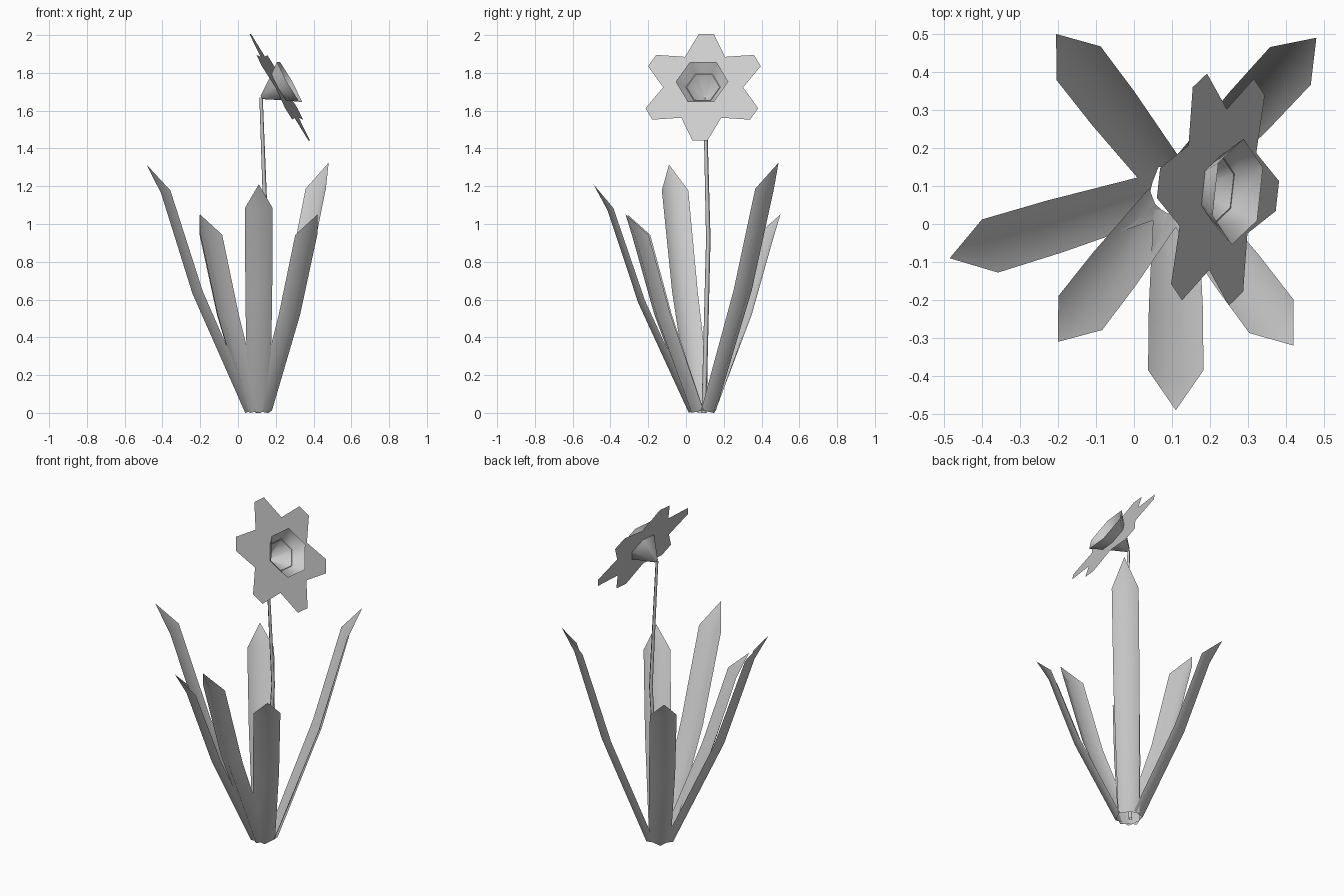
import bpy
from math import sin, cos, radians, hypot
from mathutils import Vector

if "Cube" in bpy.data.objects:
    bpy.data.objects.remove(bpy.data.objects["Cube"])


def make(name, verts, faces, smooth=True):
    me = bpy.data.meshes.new(name)
    me.from_pydata([tuple(v) for v in verts], [], faces)
    me.update()
    for p in me.polygons:
        p.use_smooth = smooth
    ob = bpy.data.objects.new(name, me)
    bpy.context.collection.objects.link(ob)
    return ob


def skin(rings, n):
    """Quads between consecutive closed rings of n points."""
    return [(r * n + i, r * n + (i + 1) % n, (r + 1) * n + (i + 1) % n, (r + 1) * n + i)
            for r in range(rings - 1) for i in range(n)]


CX, CY = 0.11, 0.09


# Leaves: V-folded sheets leaning out from the base, bent once, with a pointed tip
def leaf(name, tx, ty, h):
    r = hypot(tx - CX, ty - CY)
    out = Vector(((tx - CX) / r, (ty - CY) / r, 0))
    side = Vector((-out.y, out.x, 0))
    base = Vector((CX, CY, 0))
    # rib radius, height, half width, fold depth
    rows = [(0.075, 0.0, 0.058, 0.035), (r * 0.59, h * 0.48, 0.071, 0.035),
            (r * 0.87, h * 0.885, 0.073, 0.03)]
    verts = []
    for rad, z, w, d in rows:
        for s in (-1, 0, 1):
            k = abs(s)
            verts.append(base + out * (rad - d * k) + side * (w * s)
                         + Vector((0, 0, z + 0.014 * k)))
    verts.append(Vector((tx, ty, h)))
    faces = [(3 * j + i, 3 * j + i + 1, 3 * j + i + 4, 3 * j + i + 3)
             for j in range(2) for i in range(2)]
    faces += [(6, 7, 9), (7, 8, 9)]
    make(name, verts, faces)


tips = [(-0.485, -0.09, 1.315), (-0.205, 0.50, 1.05), (0.48, 0.49, 1.325),
        (0.42, -0.32, 1.05), (0.11, -0.49, 1.21), (-0.20, -0.31, 1.05)]
for i, t in enumerate(tips):
    leaf(f"leaf_{i + 1}", *t)

# Stem: thin four-sided tube with a slight bend
path = [(0.105, 0.095, 0.0), (0.15, 0.118, 0.92), (0.122, 0.10, 1.67)]
rad = [0.013, 0.012, 0.009]
verts = [Vector(p) + Vector((r * cos(radians(90 * i)), r * sin(radians(90 * i)), 0))
         for p, r in zip(path, rad) for i in range(4)]
make("stem", verts, skin(3, 4))

# Flower frame: faces +x, tipped upward and turned slightly to the front
n = Vector((1, -0.11, 0.56)).normalized()
u = Vector((0.11, 1, 0)).normalized()
v = n.cross(u)
rim = Vector((0.273, 0.085, 1.753))


def on_plane(depth, r, deg):
    return rim - n * depth + u * (r * cos(radians(deg))) + v * (r * sin(radians(deg)))


# Trumpet: hexagonal funnel opening from the stem end
profile = [(0.17, 0.012), (0.06, 0.092), (0.0, 0.14)]
verts = [on_plane(d, r, 60 * i) for d, r in profile for i in range(6)]
make("trumpet", verts, skin(3, 6) + [(5, 4, 3, 2, 1, 0)])

# Petals: six blunt-ended blades joined round the funnel
verts, faces = [], []
for i in range(6):
    a = 60 * i
    b = len(verts)
    verts += [on_plane(0.06, r, a + d) for r, d in
              ((0.088, 0), (0.213, 0), (0.326, 23), (0.326, 37), (0.213, 60), (0.088, 60))]
    faces.append(tuple(range(b, b + 6)))
make("petals", verts, faces, False)
